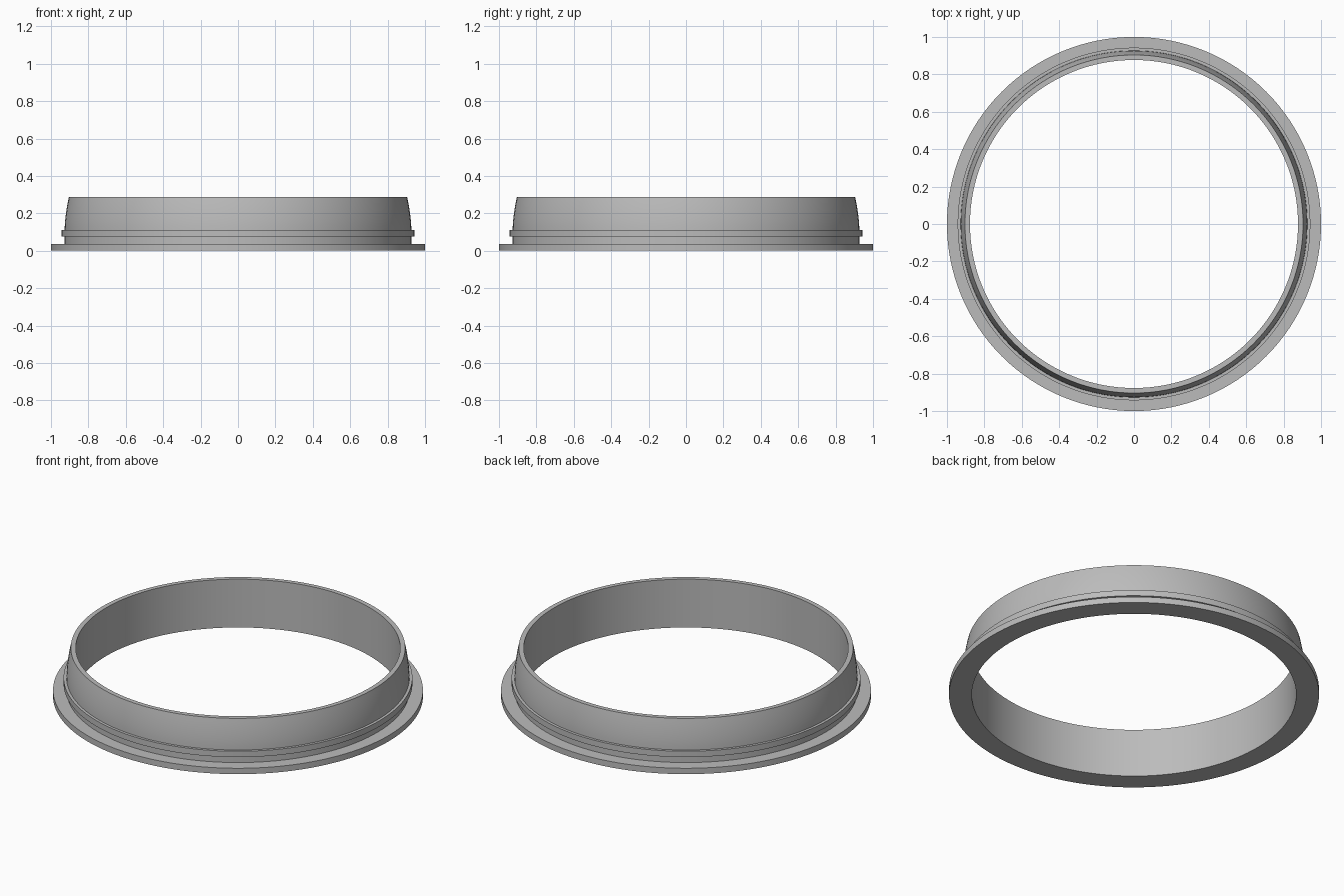
import bpy, bmesh, math

if "Cube" in bpy.data.objects:
    bpy.data.objects.remove(bpy.data.objects["Cube"])

SEGMENTS = 128

grey = bpy.data.materials.new("neutral grey")
grey.diffuse_color = (0.5, 0.5, 0.5, 1)
grey.use_nodes = True
grey.node_tree.nodes["Principled BSDF"].inputs["Base Color"].default_value = grey.diffuse_color


def lathe(name, profile):
    """Revolve a closed (radius, height) profile around z."""
    bm = bmesh.new()
    rings = []
    for i in range(SEGMENTS):
        a = 2 * math.pi * i / SEGMENTS
        rings.append([bm.verts.new((r * math.cos(a), r * math.sin(a), z)) for r, z in profile])
    n = len(profile)
    for i in range(SEGMENTS):
        a, b = rings[i], rings[(i + 1) % SEGMENTS]
        for j in range(n):
            k = (j + 1) % n
            bm.faces.new((a[j], b[j], b[k], a[k]))
    bmesh.ops.recalc_face_normals(bm, faces=bm.faces)
    mesh = bpy.data.meshes.new(name)
    bm.to_mesh(mesh)
    bm.free()
    mesh.materials.append(grey)
    obj = bpy.data.objects.new(name, mesh)
    bpy.context.collection.objects.link(obj)
    bpy.context.view_layer.objects.active = obj
    obj.select_set(True)
    bpy.ops.object.shade_smooth_by_angle(angle=math.radians(30))
    obj.select_set(False)
    return obj


# Flange, groove and snap ridge, then a wall curving inward to the rim
flange = [(0.877, 0), (1.0, 0), (1.0, 0.035)]
ridge = [(0.927, 0.035), (0.927, 0.075), (0.943, 0.075), (0.943, 0.11)]
wall = [(0.927 - 0.023 * t ** 1.7, 0.11 + 0.178 * t) for t in (i / 8 for i in range(9))]
rim = [(0.877, 0.288)]
lathe("flanged_ring", flange + ridge + wall + rim)
